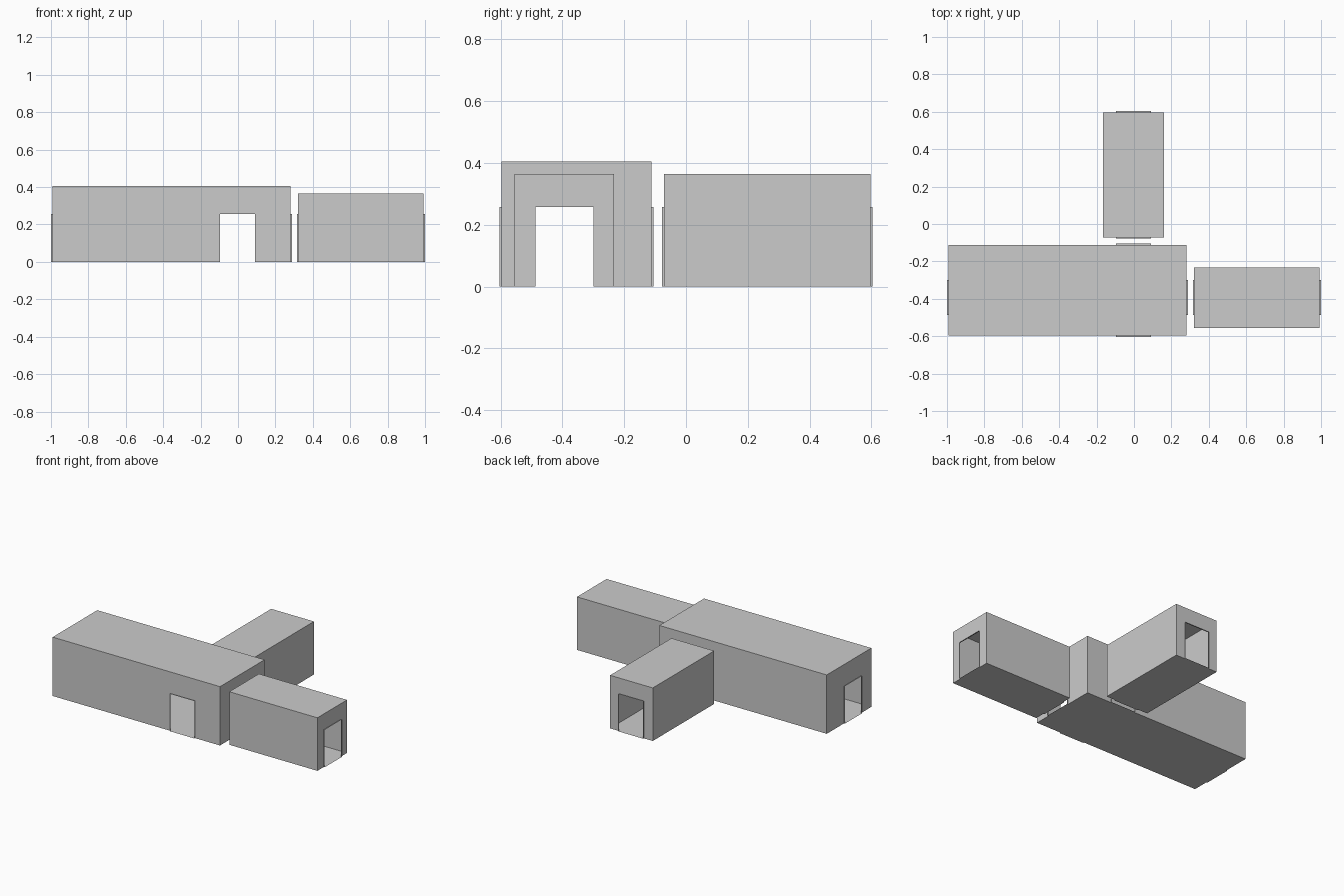
import bpy, bmesh
from mathutils import Vector

if "Cube" in bpy.data.objects:
    bpy.data.objects.remove(bpy.data.objects["Cube"])

DOOR_H = 0.257      # doorway height
DOOR_W = 0.187      # doorway width
SLEEVE = 0.007      # how far each door frame sticks out
AXIS_X, AXIS_Y = -0.003, -0.393   # lines the doorways are centred on


def wall(bm, a, b, h, door=None):
    """Thin wall from a to b (anticlockwise seen from above), with optional
    doorway centred at point `door` and an open sleeve around it."""
    a, b = Vector((*a, 0)), Vector((*b, 0))
    up = Vector((0, 0, 1))
    along = (b - a).normalized()
    out = along.cross(up)

    def face(points):
        bm.faces.new([bm.verts.new(p) for p in points])

    if door is None:
        face([a, b, b + up * h, a + up * h])
        return
    mid = a + along * (Vector((*door, 0)) - a).dot(along)
    l, r = mid - along * DOOR_W / 2, mid + along * DOOR_W / 2
    lt, rt = l + up * DOOR_H, r + up * DOOR_H
    face([a, l, lt, rt, r, b, b + up * h, a + up * h])
    # sleeve: left jamb, head, right jamb, sill
    ring = [l, lt, rt, r]
    for p, q in zip(ring, ring[1:] + ring[:1]):
        face([p, p + out * SLEEVE, q + out * SLEEVE, q])


def room(name, x0, x1, y0, y1, h, doors):
    """Hollow room; doors is a string of the sides (S, E, N, W) with a doorway."""
    bm = bmesh.new()
    corners = [(x0, y0), (x1, y0), (x1, y1), (x0, y1)]
    for i, side in enumerate("SENW"):
        door = (AXIS_X, AXIS_Y) if side in doors else None
        wall(bm, corners[i], corners[(i + 1) % 4], h, door)
    # roof and floor
    bm.faces.new([bm.verts.new((x, y, h)) for x, y in corners])
    bm.faces.new([bm.verts.new((x, y, 0)) for x, y in reversed(corners)])
    bmesh.ops.remove_doubles(bm, verts=bm.verts, dist=0.0005)
    mesh = bpy.data.meshes.new(name)
    bm.to_mesh(mesh)
    bm.free()
    obj = bpy.data.objects.new(name, mesh)
    bpy.context.collection.objects.link(obj)
    return obj


# Large hall with a doorway on every side
room("main_hall", -0.993, 0.281, -0.597, -0.112, 0.405, "SENW")
# Two smaller passages lined up with the hall doorways
room("east_passage", 0.322, 0.993, -0.555, -0.233, 0.365, "EW")
room("north_passage", -0.165, 0.160, -0.071, 0.597, 0.365, "NS")
